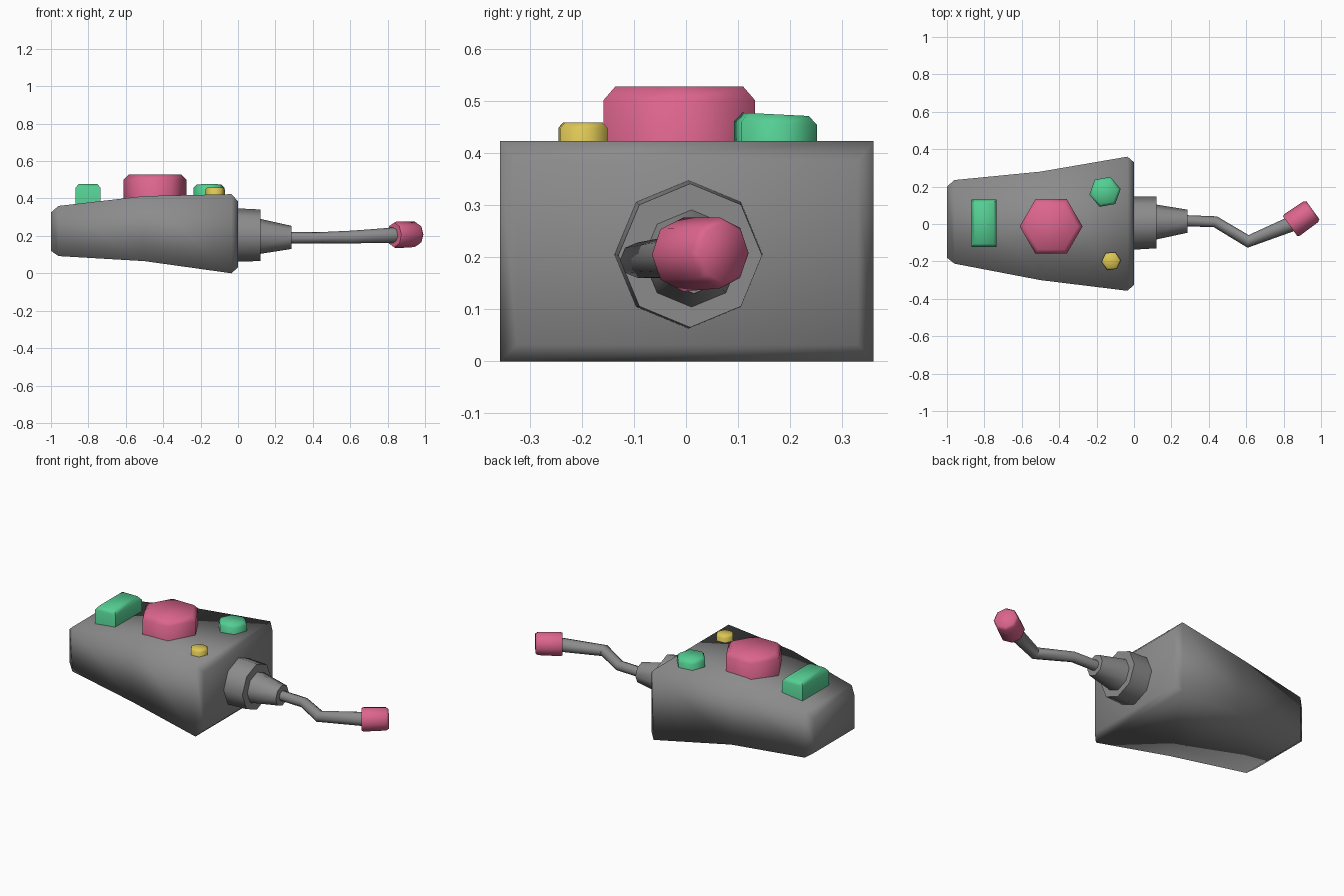
import bpy, bmesh, math
from mathutils import Vector

if "Cube" in bpy.data.objects:
    bpy.data.objects.remove(bpy.data.objects["Cube"])


def material(name, color):
    m = bpy.data.materials.new(name)
    m.use_nodes = True
    m.diffuse_color = (*color, 1)
    m.node_tree.nodes["Principled BSDF"].inputs["Base Color"].default_value = (*color, 1)
    return m


GREY = material("grey", (0.26, 0.26, 0.26))
PINK = material("pink", (0.72, 0.13, 0.27))
GREEN = material("green", (0.09, 0.62, 0.29))
YELLOW = material("yellow", (0.72, 0.57, 0.09))


def loft(name, rings, mat, angle):
    """Skin a list of equally sized point rings and cap both ends."""
    bm = bmesh.new()
    rows = [[bm.verts.new(p) for p in ring] for ring in rings]
    n = len(rows[0])
    for a, b in zip(rows, rows[1:]):
        for i in range(n):
            j = (i + 1) % n
            bm.faces.new((a[i], a[j], b[j], b[i]))
    bm.faces.new(rows[0])
    bm.faces.new(rows[-1])
    bmesh.ops.recalc_face_normals(bm, faces=bm.faces)
    mesh = bpy.data.meshes.new(name)
    bm.to_mesh(mesh)
    bm.free()
    mesh.materials.append(mat)
    obj = bpy.data.objects.new(name, mesh)
    bpy.context.collection.objects.link(obj)
    bpy.ops.object.select_all(action="DESELECT")
    obj.select_set(True)
    bpy.context.view_layer.objects.active = obj
    bpy.ops.object.shade_smooth_by_angle(angle=math.radians(angle))
    return obj


def ring(center, direction, radius, sides=8):
    """Polygon across a direction lying in the ground plane, one corner up."""
    d = Vector(direction).normalized()
    up = Vector((0, 0, 1))
    side = up.cross(d)
    steps = [math.tau * i / sides for i in range(sides)]
    return [Vector(center) + radius * (up * math.cos(t) + side * math.sin(t)) for t in steps]


def button(name, x, y, radius, base, top, bevel, mat, turn=0, tilt=0):
    """Six-sided button with a bevelled top; tilt lowers it towards +y."""
    def level(r, z):
        pts = []
        for i in range(6):
            t = math.tau * i / 6 + math.radians(turn)
            dy = r * math.sin(t)
            pts.append((x + r * math.cos(t), y + dy, z - tilt * dy))
        return pts
    loft(name, [level(radius, base), level(radius, top - bevel),
                level(radius - bevel, top)], mat, 65)


# Body: rectangular sections as x, back y, front y, bottom z, top z
sections = [(-1, 0.2, -0.18, 0.12, 0.325), (-0.96, 0.235, -0.212, 0.092, 0.36),
            (-0.5, 0.28, -0.3, 0.065, 0.413), (-0.035, 0.36, -0.357, 0, 0.423),
            (0, 0.33, -0.325, 0.032, 0.385)]
loft("body", [[(x, f, lo), (x, b, lo), (x, b, hi), (x, f, hi)]
              for x, b, f, lo, hi in sections], GREY, 120)

# Collar and tapering neck
X = (1, 0, 0)
loft("collar", [ring((-0.03, 0.005, 0.205), X, 0.142),
                ring((0.0, 0.005, 0.205), X, 0.142),
                ring((0.12, 0.008, 0.203), X, 0.138)], GREY, 50)
loft("neck", [ring((0.1, 0.01, 0.198), X, 0.097),
              ring((0.285, 0.015, 0.192), X, 0.062)], GREY, 50)

# Bent rod
path = [Vector(p) for p in ((0.26, 0.018, 0.19), (0.435, 0.012, 0.19),
                            (0.61, -0.093, 0.194), (0.86, 0.008, 0.205))]
radii = (0.03, 0.03, 0.034, 0.042)
rings = []
for i, p in enumerate(path):
    d = Vector()
    if i:
        d += (p - path[i - 1]).normalized()
    if i < len(path) - 1:
        d += (path[i + 1] - p).normalized()
    d.z = 0
    rings.append(ring(p, d, radii[i]))
loft("rod", rings, GREY, 50)

# Rod tip
axis = (0.8, 0.58, 0)
loft("rod_tip", [ring((0.835, -0.012, 0.205), axis, 0.066),
                 ring((0.845, -0.005, 0.205), axis, 0.071),
                 ring((0.945, 0.065, 0.208), axis, 0.068),
                 ring((0.957, 0.073, 0.208), axis, 0.058)], PINK, 65)

# Buttons
button("large_button", -0.443, -0.013, 0.168, 0.36, 0.527, 0.026, PINK)
button("green_button", -0.155, 0.172, 0.085, 0.38, 0.474, 0.017, GREEN, 10, 0.05)
button("yellow_button", -0.122, -0.198, 0.052, 0.38, 0.458, 0.01, YELLOW, 5)


# Bar switch with a narrower top
def bar(z, inset):
    hx, hy = 0.068 - inset, 0.127 - inset
    return [(-0.802 + sx * hx, 0.003 + sy * hy, z)
            for sx, sy in ((-1, -1), (1, -1), (1, 1), (-1, 1))]


loft("bar_switch", [bar(0.33, 0), bar(0.455, 0), bar(0.478, 0.018)], GREEN, 65)
